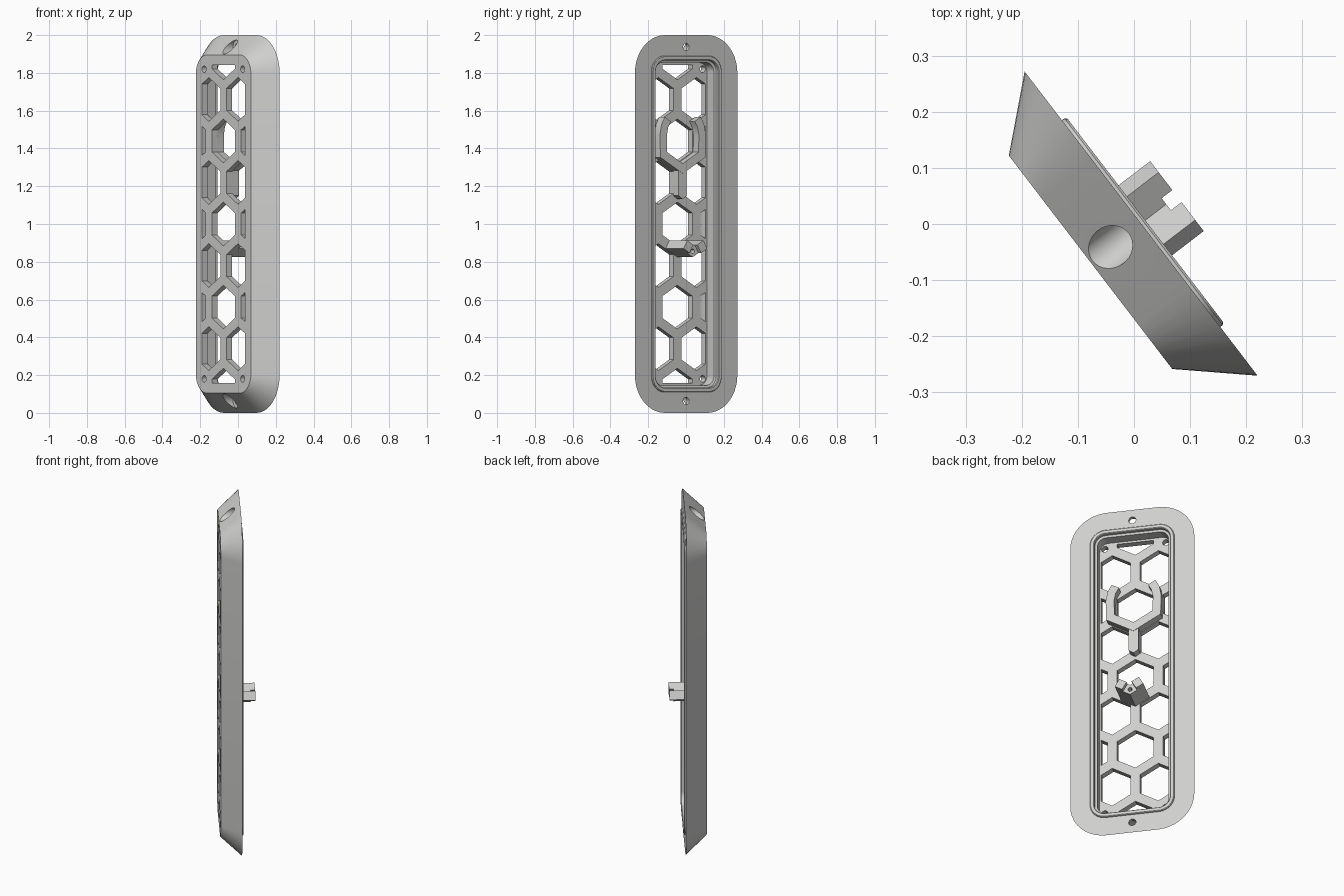
import bpy, bmesh, math
from mathutils import Matrix, Vector

if "Cube" in bpy.data.objects:
    bpy.data.objects.remove(bpy.data.objects["Cube"])

# Local frame: X across the panel, Y through it (back positive), Z up
PLACE = Matrix.Translation((0.0043, -0.0056, 1.0)) @ Matrix.Rotation(math.atan2(-0.794, 0.608), 4, 'Z')
PITCH, HEX_R, BAR = 0.254, 0.116, 0.054
ROW = PITCH * math.sqrt(3) / 2
NODE = PITCH / math.sqrt(3)
FRONT, FLOOR, BACK, RIM = -0.103, -0.065, 0.0105, 0.02

grey = bpy.data.materials.new("light_grey")
grey.diffuse_color = (0.62, 0.62, 0.61, 1)
grey.use_nodes = True
grey.node_tree.nodes["Principled BSDF"].inputs["Base Color"].default_value = grey.diffuse_color


def make_object(name, bm):
    bmesh.ops.recalc_face_normals(bm, faces=bm.faces)
    me = bpy.data.meshes.new(name)
    bm.to_mesh(me)
    bm.free()
    me.materials.append(grey)
    ob = bpy.data.objects.new(name, me)
    ob.matrix_world = PLACE
    bpy.context.collection.objects.link(ob)
    return ob


def loft(bm, rings):
    """Skin closed rings of 3D points and cap both ends."""
    vs = [[bm.verts.new(p) for p in r] for r in rings]
    n = len(vs[0])
    for a, b in zip(vs, vs[1:]):
        for i in range(n):
            j = (i + 1) % n
            bm.faces.new((a[i], a[j], b[j], b[i]))
    bm.faces.new(vs[0])
    bm.faces.new(vs[-1])


def prism(bm, pts, y0, y1):
    loft(bm, [[(x, y, z) for x, z in pts] for y in (y0, y1)])


def rounded_rect(hw, hz, r, y, seg=10):
    pts = []
    for q, (sx, sz) in enumerate(((1, 1), (-1, 1), (-1, -1), (1, -1))):
        for i in range(seg + 1):
            a = (q + i / seg) * math.pi / 2
            pts.append((sx * (hw - r) + r * math.cos(a), y, sz * (hz - r) + r * math.sin(a)))
    return pts


def ngon(cx, cz, r, n, turn=0.0):
    return [(cx + r * math.cos(turn + i * math.tau / n), cz + r * math.sin(turn + i * math.tau / n))
            for i in range(n)]


def clip(pts, axis, sign, limit):
    """Keep the part of a polygon where sign * coordinate <= limit."""
    out = []
    for a, b in zip(pts, pts[1:] + pts[:1]):
        da, db = limit - sign * a[axis], limit - sign * b[axis]
        if da >= 0:
            out.append(a)
        if da * db < 0:
            t = da / (da - db)
            out.append((a[0] + t * (b[0] - a[0]), a[1] + t * (b[1] - a[1])))
    return out


def strip(path, w):
    """Outline of a mitred band of width w along a polyline."""
    p = [Vector(q) for q in path]
    left, right = [], []
    for i, q in enumerate(p):
        d0 = (p[i] - p[i - 1]).normalized() if i else (p[1] - p[0]).normalized()
        d1 = (p[i + 1] - p[i]).normalized() if i < len(p) - 1 else d0
        t = (d0 + d1).normalized()
        m = Vector((-t.y, t.x)) * (w / 2 / t.dot(d1))
        left.append(tuple(q + m))
        right.append(tuple(q - m))
    return left + right[::-1]


def cut(ob, bm):
    cutter = make_object("helper_cutter", bm)
    mod = ob.modifiers.new("cut", 'BOOLEAN')
    mod.object, mod.operation, mod.solver = cutter, 'DIFFERENCE', 'EXACT'
    bpy.context.view_layer.update()
    bpy.context.view_layer.objects.active = ob
    bpy.ops.object.modifier_apply(modifier=mod.name)
    bpy.data.objects.remove(cutter)


# Bevelled frame with back lip, cavity and front panel
bm = bmesh.new()
loft(bm, [rounded_rect(*r) for r in (
    (0.2395, 0.896, 0.10, FRONT), (0.3415, 1.0, 0.20, BACK),
    (0.232, 0.89, 0.085, BACK), (0.232, 0.89, 0.085, RIM - 0.004),
    (0.228, 0.886, 0.081, RIM), (0.212, 0.870, 0.065, RIM),
    (0.208, 0.866, 0.061, RIM - 0.004), (0.208, 0.866, 0.061, 0.0),
    (0.196, 0.854, 0.05, -0.004), (0.196, 0.854, 0.05, FLOOR))])
frame = make_object("frame", bm)

# Honeycomb openings, trimmed to a rectangular window
bm = bmesh.new()
for row in range(-4, 5):
    cols = (-0.5, 0.5) if row % 2 else ((0,) if abs(row) == 4 else (-1, 0, 1))
    for c in cols:
        pts = ngon(c * PITCH, row * ROW, HEX_R, 6, math.pi / 6)
        for axis, limit in ((0, 0.188), (1, 0.842)):
            for sign in (-1, 1):
                pts = clip(pts, axis, sign, limit)
        prism(bm, pts, FRONT - 0.05, FLOOR + 0.01)
# Small corner holes
for sx in (-1, 1):
    for sz in (-1, 1):
        prism(bm, ngon(sx * 0.168, sz * 0.82, 0.018, 20), FRONT - 0.05, FLOOR + 0.01)
cut(frame, bm)

# Counterbored screw holes at both ends
for r, y1 in ((0.037, -0.010), (0.02, 0.05)):
    bm = bmesh.new()
    for sz in (-1, 1):
        prism(bm, ngon(0, sz * 0.937, r, 32), -0.2, y1)
    cut(frame, bm)

# Y-shaped holder around one upper cell
zc = 2 * ROW
half = [(PITCH / 2, zc - NODE / 2), (0.130, zc + 0.03), (0.120, zc + 0.08), (0.100, zc + 0.115)]
path = [(-x, z) for x, z in half[::-1]] + [(0, zc - NODE)] + half
bm = bmesh.new()
prism(bm, strip(path, 0.046), FLOOR - 0.005, -0.018)
holder = make_object("holder_fork", bm)
bm = bmesh.new()
h = BAR / 2
prism(bm, [(-h, zc - NODE), (-h, 0.150), (0, 0.132), (h, 0.150), (h, zc - NODE)], FLOOR - 0.005, -0.02)
stem = make_object("holder_stem", bm)

# V-shaped clip post at the node below the middle cell
rise = math.tan(math.pi / 6)
bm = bmesh.new()
prism(bm, strip([(-0.066, 0.066 * rise - NODE), (0, -NODE), (0.066, 0.066 * rise - NODE)], 0.05),
      FLOOR - 0.005, 0.067)
post = make_object("clip_post", bm)
bm = bmesh.new()
prism(bm, ngon(0, -NODE + 0.002, 0.012, 16), 0.03, 0.1)
cut(post, bm)

# Two prongs on the clip
prongs = []
for s in (-1, 1):
    bm = bmesh.new()
    prism(bm, strip([(s * 0.026, 0.026 * rise - NODE), (s * 0.066, 0.066 * rise - NODE)], 0.0498), 0.05, 0.091)
    prongs.append(make_object("clip_prong", bm))

# Smooth rounded corners, keep hard edges
for ob in [frame, holder, stem, post] + prongs:
    bpy.ops.object.select_all(action='DESELECT')
    ob.select_set(True)
    bpy.context.view_layer.objects.active = ob
    bpy.ops.object.shade_smooth_by_angle(angle=math.radians(25))
